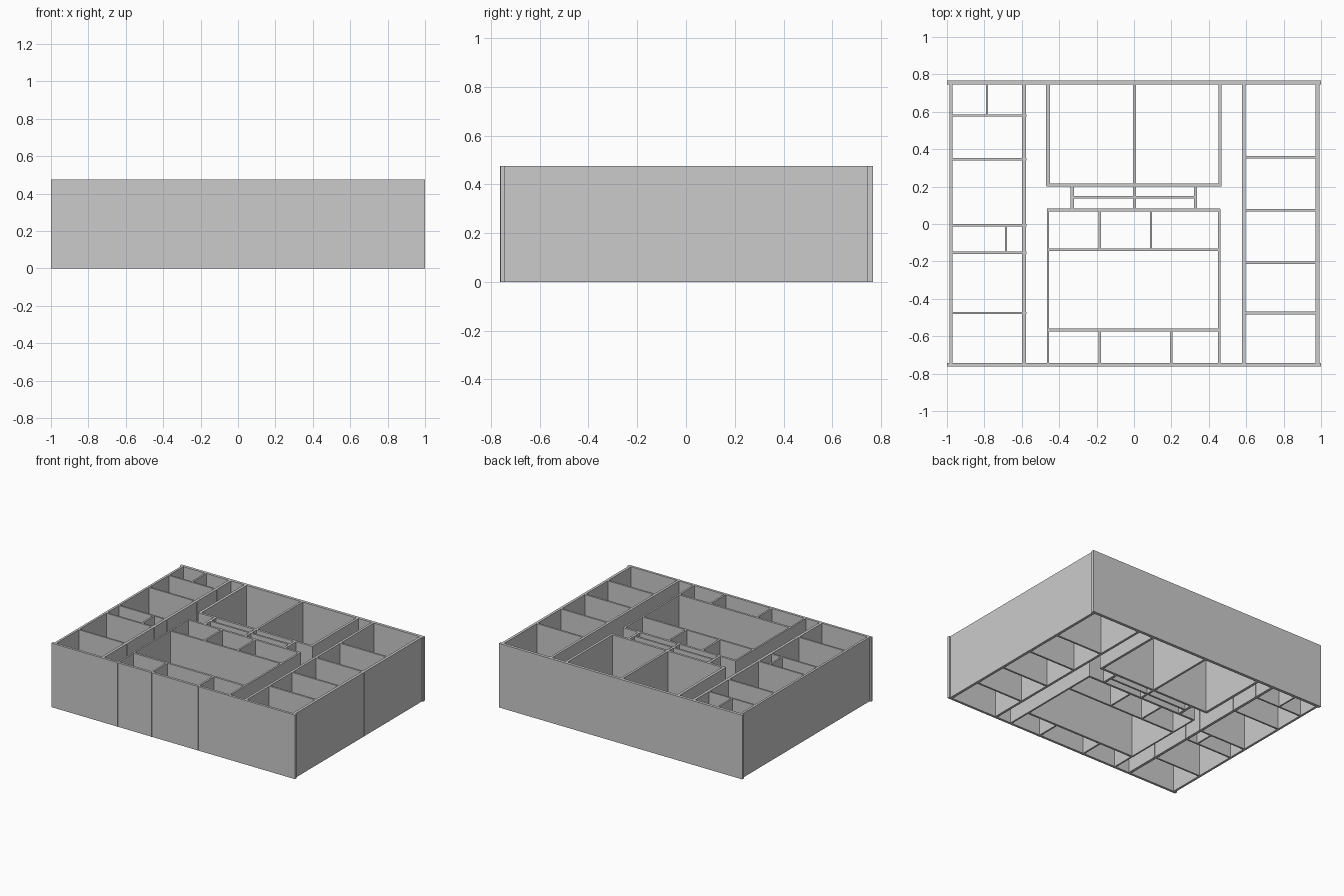
import bpy

if "Cube" in bpy.data.objects:
    bpy.data.objects.remove(bpy.data.objects["Cube"])

H = 0.476  # common wall height


def wall(name, x0, x1, y0, y1):
    """Upright box covering a rectangle of the plan."""
    bpy.ops.mesh.primitive_cube_add(
        size=1, location=((x0 + x1) / 2, (y0 + y1) / 2, H / 2))
    ob = bpy.context.object
    ob.name = name
    ob.scale = (x1 - x0, y1 - y0, H)
    bpy.ops.object.transform_apply(location=False, rotation=False, scale=True)


def across(name, y, x0, x1, t=0.014):
    wall(name, x0, x1, y - t / 2, y + t / 2)


def along(name, x, y0, y1, t=0.014):
    wall(name, x - t / 2, x + t / 2, y0, y1)


# Outer shell
across("back_wall", 0.756, -1, 1, 0.022)
across("front_wall", -0.752, -1, 1, 0.018)
along("left_outer_wall", -0.979, -0.756, 0.764, 0.017)
along("right_outer_wall", 0.981, -0.756, 0.764, 0.02)

# Corridor walls
along("left_corridor_wall", -0.588, -0.756, 0.767, 0.02)
along("right_corridor_wall", 0.586, -0.756, 0.767, 0.018)

# Left row of rooms
for y in (0.58, 0.347, -0.006, -0.153, -0.476):
    across("left_room_partition", y, -0.984, -0.575, 0.013)
along("left_back_closet_wall", -0.786, 0.577, 0.756, 0.012)
along("left_middle_closet_wall", -0.684, -0.153, -0.006, 0.012)

# Right row of rooms
for y, x1 in ((0.357, 0.992), (0.073, 0.992), (-0.208, 0.985), (-0.476, 0.985)):
    across("right_room_partition", y, 0.58, x1)

# Two large back rooms
along("back_room_left_wall", -0.46, 0.203, 0.756, 0.02)
along("back_room_right_wall", 0.46, 0.203, 0.756, 0.018)
along("back_room_divider", 0.003, 0.075, 0.766, 0.016)
across("back_room_front_wall", 0.209, -0.467, 0.467, 0.017)

# Narrow service core
along("core_left_wall", -0.331, 0.07, 0.209, 0.018)
along("core_right_wall", 0.328, 0.07, 0.209, 0.017)
across("core_divider", 0.144, -0.331, 0.328, 0.014)

# Central block and its small rooms
along("central_left_wall", -0.46, -0.763, 0.08, 0.012)
along("central_right_wall", 0.455, -0.76, 0.08, 0.013)
across("central_back_wall", 0.075, -0.466, 0.461, 0.016)
across("central_hall_back_wall", -0.138, -0.466, 0.461)
across("central_hall_front_wall", -0.568, -0.466, 0.461, 0.016)
for x in (-0.182, 0.091):
    along("middle_room_divider", x, -0.138, 0.075, 0.013)
for x in (-0.182, 0.2):
    along("front_room_divider", x, -0.763, -0.568, 0.013)
